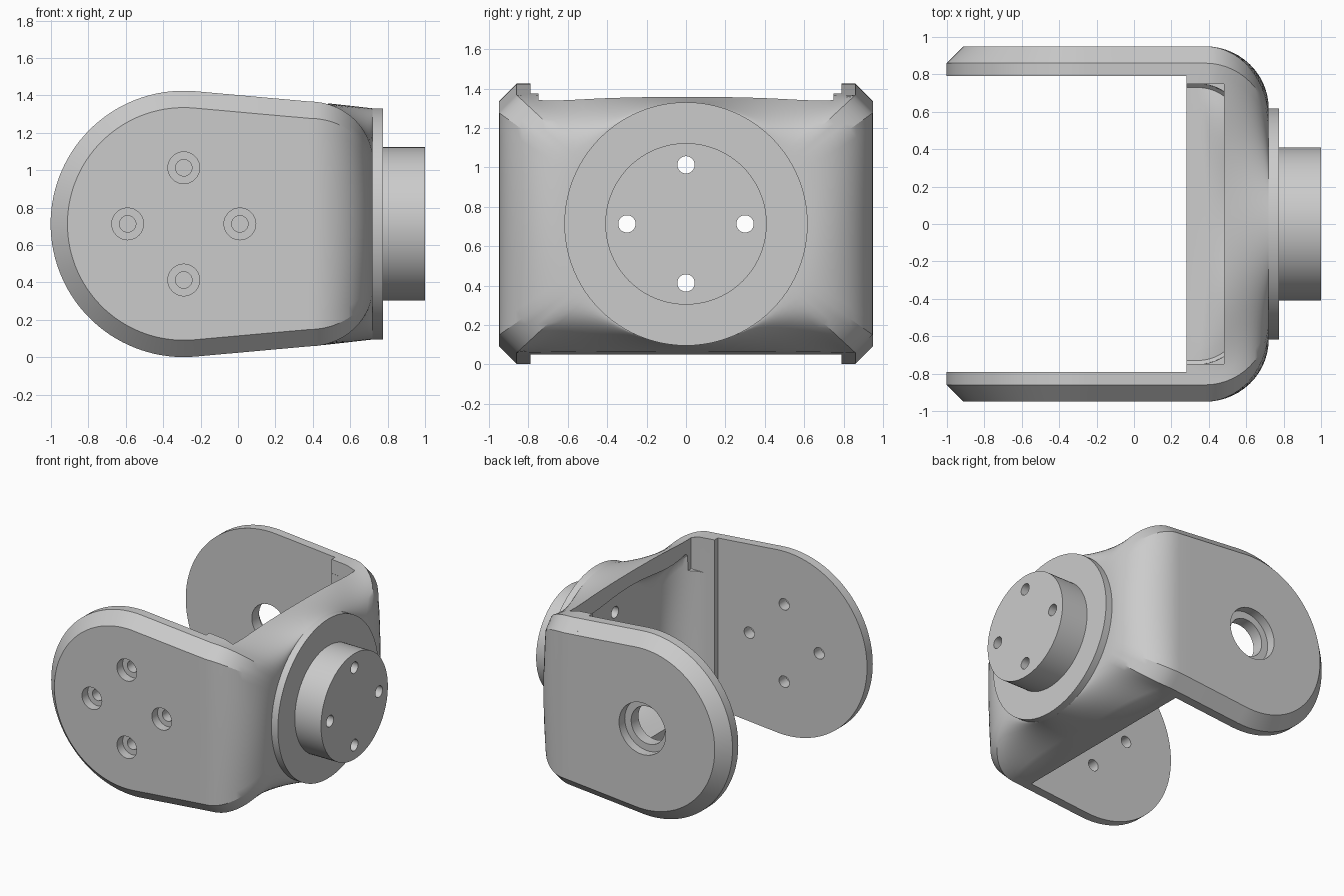
import bpy, bmesh
from math import sin, cos, tan, atan, pi, radians
from mathutils import Matrix

if "Cube" in bpy.data.objects:
    bpy.data.objects.remove(bpy.data.objects["Cube"])

CX, CZ, R = -0.29, 0.713, 0.712      # pivot centre and arm radius
A = atan(0.09)                       # taper of the arm edges
JOIN = 0.28                          # where arms meet the yoke


def half_height(x, r=R):
    return r / cos(A) - (x - CX) * tan(A)


def finish(bm, name):
    bmesh.ops.recalc_face_normals(bm, faces=bm.faces)
    me = bpy.data.meshes.new(name)
    bm.to_mesh(me)
    bm.free()
    ob = bpy.data.objects.new(name, me)
    bpy.context.collection.objects.link(ob)
    return ob


def bridge(bm, a, b):
    n = len(a)
    for i in range(n):
        bm.faces.new((a[i], a[(i + 1) % n], b[(i + 1) % n], b[i]))


def cylinder(name, r, a, b, axis, u, v, seg=48):
    """Cylinder from a to b along axis X or Y; u, v are the other two coordinates."""
    bm = bmesh.new()
    rings = []
    for p in (a, b):
        ring = []
        for i in range(seg):
            t = 2 * pi * i / seg
            du, dv = u + r * cos(t), v + r * sin(t)
            ring.append(bm.verts.new((p, du, dv) if axis == 'X' else (du, p, dv)))
        rings.append(ring)
    bridge(bm, *rings)
    for ring in rings:
        bm.faces.new(ring)
    return finish(bm, name)


def cut(ob, cutters):
    bpy.context.view_layer.objects.active = ob
    for c in cutters:
        c.hide_render = True
        m = ob.modifiers.new("cut", 'BOOLEAN')
        m.operation, m.solver, m.object = 'DIFFERENCE', 'EXACT', c
        bpy.ops.object.modifier_apply(modifier=m.name)


# Arms: round-ended plates with a chamfered outer edge
def arm(name, side):
    bm = bmesh.new()
    rings = []
    for y, r in ((0.79, R), (0.86, R), (0.95, R - 0.09)):
        h = half_height(JOIN, r)
        pts = [(JOIN, CZ + h)]
        for i in range(65):
            t = pi / 2 - A + (pi + 2 * A) * i / 64
            pts.append((CX + r * cos(t), CZ + r * sin(t)))
        pts.append((JOIN, CZ - h))
        rings.append([bm.verts.new((x, side * y, z)) for x, z in pts])
    bridge(bm, rings[0], rings[1])
    bridge(bm, rings[1], rings[2])
    bm.faces.new(rings[0])
    bm.faces.new(rings[2])
    return finish(bm, name)


# Yoke: hollow loft from a chamfered rectangle to the round flange
def section(hw, ch):
    """Points (y, height offset, height sign, circle angle, side weight) round the rectangle."""
    k = radians(27)
    quad = []
    for i in range(8):                                   # upper half of the side
        f = i / 8
        quad.append((hw, f, -ch, f * k, 1.0))
    for i in range(3):                                   # chamfer
        f = i / 3
        quad.append((hw - ch * f, 1.0, -ch * (1 - f), k + f * radians(6), 1.0))
    for i in range(17):                                  # half of the top
        f = i / 16
        quad.append(((hw - ch) * (1 - f), 1.0, 0.0,
                     radians(33) + f * radians(57), (1 - f) ** 3))
    left = [(-y, f, o, pi - t, w) for y, f, o, t, w in reversed(quad[:-1])]
    top = quad + left
    low = [(y, -f, o, -t, w) for y, f, o, t, w in reversed(top[1:-1])]
    return top + low


def loft_rings(bm, hw, ch, inset, side_x, top_x, end_x, end_r, steps=14):
    sec = section(hw, ch)
    rings = []
    for s in range(-1, steps + 1):
        t = max(s, 0) / steps * pi / 2
        ring = []
        for y, f, off, ang, w in sec:
            x0 = top_x + (side_x - top_x) * w
            x = JOIN if s < 0 else x0 + (end_x - x0) * sin(t)
            z = f * (half_height(min(x, x0)) - inset + off)
            fr = w * (1 - cos(t)) + (1 - w) * sin(t)
            yy = y + (end_r * cos(ang) - y) * fr
            zz = z + (end_r * sin(ang) - z) * fr
            ring.append(bm.verts.new((x, yy, CZ + zz)))
        rings.append(ring)
    for a, b in zip(rings, rings[1:]):
        bridge(bm, a, b)
    bm.faces.new(rings[-1])
    return rings[0]


bm = bmesh.new()
outer = loft_rings(bm, 0.95, 0.09, 0.0, 0.38, 0.46, 0.72, 0.618)
inner = loft_rings(bm, 0.75, 0.02, 0.09, 0.34, 0.38, 0.61, 0.5)
bridge(bm, outer, inner)
yoke = finish(bm, "yoke")

front_arm = arm("front_arm", -1)
back_arm = arm("back_arm", 1)

# Flange and hub
flange = cylinder("flange", 0.618, 0.715, 0.775, 'X', 0, CZ, 96)
hub = cylinder("hub", 0.41, 0.77, 1.0, 'X', 0, CZ, 96)

# Cutters: relief in the top wall, hub bolts, arm bolts, bearing seat
bm = bmesh.new()
bmesh.ops.create_cube(bm, size=1, matrix=Matrix.Translation((0.24, 0, 1.35))
                      @ Matrix.Diagonal((0.48, 1.498, 0.5, 1)))
relief = finish(bm, "relief_cutter")
four = [(0.3, 0), (-0.3, 0), (0, 0.3), (0, -0.3)]
hub_bolts = [cylinder("hub_bolt_cutter", 0.044, 0.4, 1.1, 'X', u, CZ + v, 32) for u, v in four]
arm_bolts = []
for u, v in four:
    arm_bolts.append(cylinder("bolt_cutter", 0.044, -1.1, -0.7, 'Y', CX + u, CZ + v, 32))
    arm_bolts.append(cylinder("counterbore_cutter", 0.085, -1.1, -0.88, 'Y', CX + u, CZ + v, 32))
bearing = [cylinder("bore_cutter", 0.145, 0.7, 1.1, 'Y', CX, CZ),
           cylinder("seat_cutter", 0.2, 0.88, 1.1, 'Y', CX, CZ)]

cut(yoke, [relief] + hub_bolts)
cut(flange, hub_bolts)
cut(hub, hub_bolts)
cut(front_arm, arm_bolts)
cut(back_arm, bearing)
for c in [relief] + hub_bolts + arm_bolts + bearing:
    bpy.data.objects.remove(c)

# Smooth shading with sharp edges kept
bpy.ops.object.select_all(action='DESELECT')
for ob in (yoke, front_arm, back_arm, flange, hub):
    ob.select_set(True)
bpy.context.view_layer.objects.active = yoke
bpy.ops.object.shade_smooth_by_angle(angle=radians(25))
